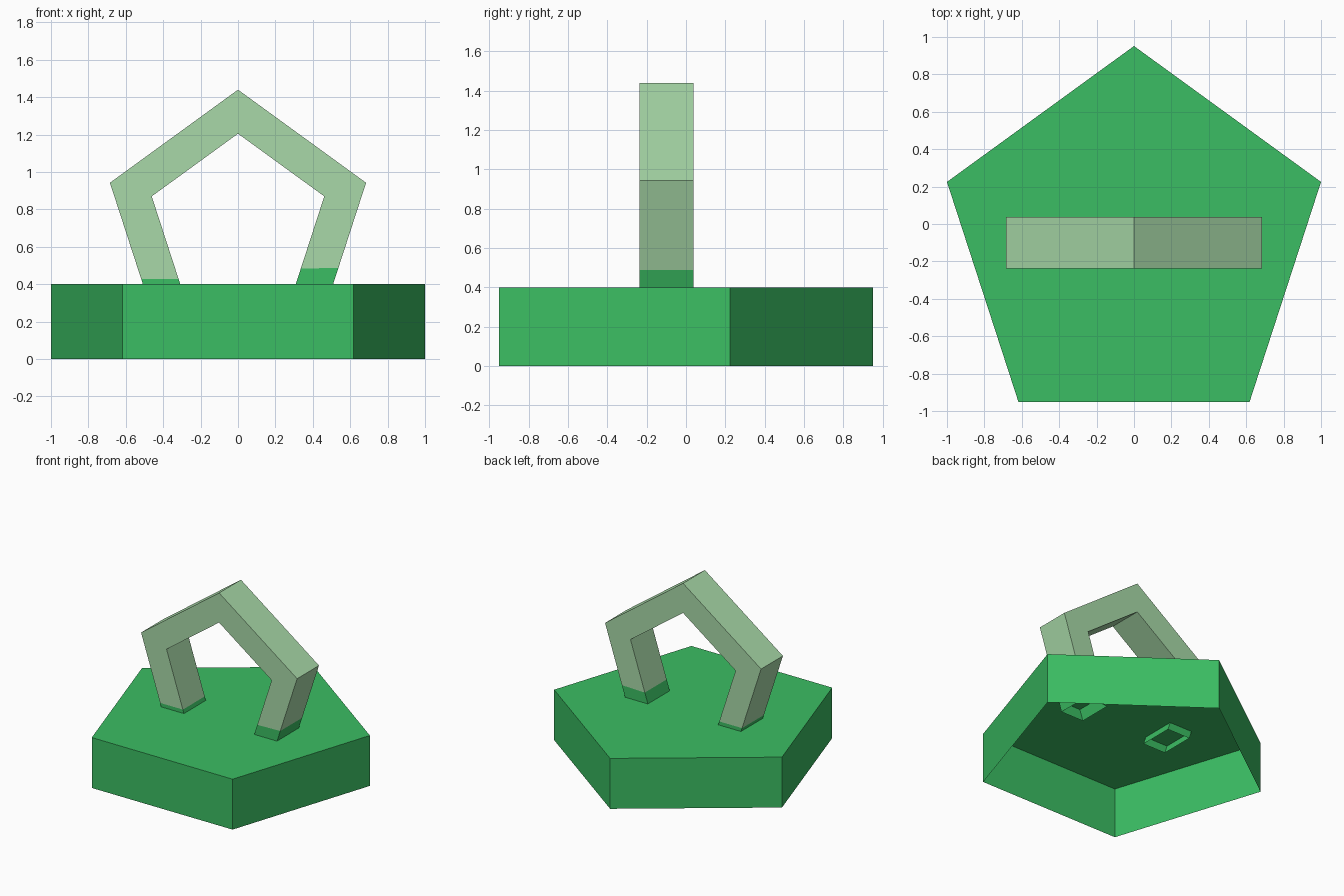
import bpy, bmesh, math

if "Cube" in bpy.data.objects:
    bpy.data.objects.remove(bpy.data.objects["Cube"])


def srgb(r, g, b):
    def lin(c):
        c /= 255
        return c / 12.92 if c <= 0.04045 else ((c + 0.055) / 1.055) ** 2.4
    return (lin(r), lin(g), lin(b), 1)


def material(name, color):
    m = bpy.data.materials.new(name)
    m.diffuse_color = color
    m.use_nodes = True
    m.node_tree.nodes["Principled BSDF"].inputs["Base Color"].default_value = m.diffuse_color
    return m


GREEN = material("green", srgb(59, 190, 99))
PALE = material("pale_green", srgb(168, 217, 168))
Y_MID = -0.10          # centre of both pentagons in y
RING_Z = 0.72          # centre height of the upright pentagon
HALF_DEPTH = 0.137


def corner(radius, i):
    """Corner i of a regular pentagon with corner 0 on top."""
    a = math.pi / 2 - i * math.tau / 5
    return radius * math.cos(a), radius * math.sin(a)


def finish(name, bm, mats):
    me = bpy.data.meshes.new(name)
    bm.to_mesh(me)
    bm.free()
    for m in mats:
        me.materials.append(m)
    ob = bpy.data.objects.new(name, me)
    bpy.context.collection.objects.link(ob)
    return ob


# Base: pentagonal shell, open underneath
bm = bmesh.new()
R = 1 / math.cos(math.radians(18))
pts = [corner(R, -i) for i in range(5)]
low = [bm.verts.new((x, y + Y_MID, 0)) for x, y in pts]
top = [bm.verts.new((x, y + Y_MID, 0.4)) for x, y in pts]
bm.faces.new(top)
for i in range(5):
    j = (i + 1) % 5
    bm.faces.new((low[i], low[j], top[j], top[i]))
finish("base", bm, [GREEN])


# Arch: upper part of a pentagonal ring, hollow and open at the feet
def leg_point(radius, side, z):
    """Point at height z on the lower side edge of the pentagon."""
    (x1, z1), (x2, z2) = corner(radius, 1), corner(radius, 2)
    t = (z - RING_Z - z1) / (z2 - z1)
    return side * (x1 + (x2 - x1) * t), z - RING_Z


OUT, INN = 0.72, 0.485
stations = [(leg_point(OUT, -1, z), leg_point(INN, -1, z)) for z in (0.337, 0.429)]
stations += [(corner(OUT, i), corner(INN, i)) for i in (-1, 0, 1)]
stations += [(leg_point(OUT, 1, 0.488), leg_point(INN, 1, 0.483)),
             (leg_point(OUT, 1, 0.317), leg_point(INN, 1, 0.317))]
bm = bmesh.new()
loops = []
for o, n in stations:
    section = [(o, -1), (o, 1), (n, 1), (n, -1)]
    loops.append([bm.verts.new((p[0], Y_MID + s * HALF_DEPTH, p[1] + RING_Z))
                  for p, s in section])
for k, (a, b) in enumerate(zip(loops, loops[1:])):
    for i in range(4):
        j = (i + 1) % 4
        f = bm.faces.new((a[i], b[i], b[j], a[j]))
        f.material_index = 0 if k in (0, len(loops) - 2) else 1   # green feet
bmesh.ops.recalc_face_normals(bm, faces=bm.faces)
finish("arch_handle", bm, [GREEN, PALE])
